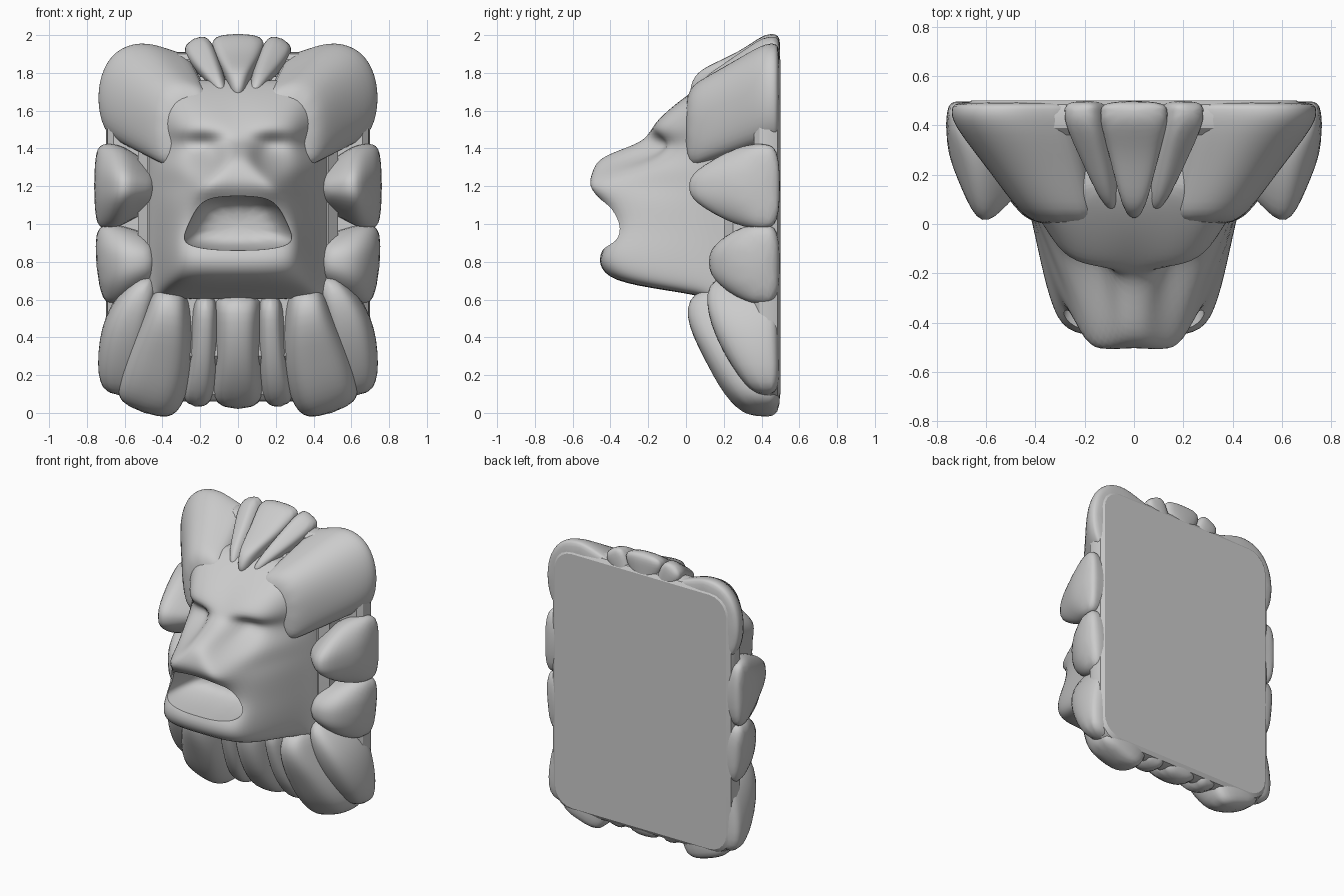
import bpy, bmesh, math
from mathutils import Vector

if "Cube" in bpy.data.objects:
    bpy.data.objects.remove(bpy.data.objects["Cube"])


def loft(name, rings, levels=2, mirror=False):
    """Closed skin through equal-length rings, capped and subdivided."""
    bm = bmesh.new()
    rows = [[bm.verts.new(p) for p in ring] for ring in rings]
    n = len(rows[0])
    for a, b in zip(rows, rows[1:]):
        for i in range(n):
            j = (i + 1) % n
            bm.faces.new((a[i], a[j], b[j], b[i]))
    bm.faces.new(rows[0])
    bm.faces.new(rows[-1])
    bmesh.ops.recalc_face_normals(bm, faces=bm.faces)
    for f in bm.faces:
        f.smooth = True
    me = bpy.data.meshes.new(name)
    bm.to_mesh(me)
    bm.free()
    ob = bpy.data.objects.new(name, me)
    bpy.context.collection.objects.link(ob)
    if levels:
        sub = ob.modifiers.new("smooth", 'SUBSURF')
        sub.levels = sub.render_levels = levels
    if mirror:
        m = ob.modifiers.new("mirror", 'MIRROR')
        m.use_mirror_merge = False
    return ob


def lock(name, stations, mirror=True, front=.72, side=.4):
    """Mane lock: stations are (x, z, half width, front y); body runs back to the wall."""
    half = [(-.9, 1.0), (-1.05, .8), (-1.05, side), (-front, 0)]
    section = half + [(0, -.03)] + [(-s, d) for s, d in reversed(half)]
    rings = []
    last = len(stations) - 1
    for i, (x, z, w, yf) in enumerate(stations):
        a, b = stations[max(i - 1, 0)], stations[min(i + 1, last)]
        t = Vector((b[0] - a[0], b[1] - a[1])).normalized()
        rings.append([(x + t.y * w * s, yf + (0.5 - yf) * d, z - t.x * w * s)
                      for s, d in section])
    return loft(name, rings, 2, mirror)


def plate(name, hx, z0, z1, r, depths):
    """Upright board with rounded corners; depths are (y, inset) pairs."""
    cz = (z0 + z1) / 2
    rings = []
    for y, inset in depths:
        ring = []
        for q in range(4):
            for k in range(6):
                a = math.radians(90 * q + 18 * k)
                sx = 1 if q in (0, 3) else -1
                sz = 1 if q in (0, 1) else -1
                ring.append((sx * (hx - r) + (r - inset) * math.cos(a), y,
                             cz + sz * ((z1 - z0) / 2 - r) + (r - inset) * math.sin(a)))
        rings.append(ring)
    ob = loft(name, rings, 0)
    bpy.ops.object.select_all(action='DESELECT')
    bpy.context.view_layer.objects.active = ob
    ob.select_set(True)
    bpy.ops.object.shade_smooth_by_angle()
    return ob


# Flat back and the core behind the face
plate("back_plate", .70, .06, 1.91, .17, [(.36, .04), (.39, .01), (.44, 0), (.485, .015), (.50, .04)])
plate("mane_core", .53, .25, 1.78, .15, [(.20, .05), (.25, 0), (.46, 0)])

# Face: height, then four (x, y) points from the centre line to the cheek edge
FACE = [
    (1.77, 0, .14, .08, .14, .20, .14, .30, .15),
    (1.68, 0, .00, .08, .00, .19, .00, .30, .01),
    (1.57, 0, -.12, .08, -.13, .18, -.14, .29, -.10),
    (1.49, 0, -.19, .07, -.20, .18, -.20, .29, -.15),
    (1.43, 0, -.24, .06, -.20, .16, -.05, .27, -.10),
    (1.36, 0, -.46, .06, -.44, .12, -.14, .27, -.15),
    (1.29, 0, -.49, .10, -.50, .15, -.39, .28, -.24),
    (1.20, 0, -.51, .13, -.53, .20, -.54, .26, -.31),
    (1.12, 0, -.43, .12, -.44, .21, -.42, .30, -.31),
    (0.97, 0, -.35, .12, -.35, .28, -.35, .33, -.26),
    (0.86, 0, -.46, .14, -.46, .28, -.45, .335, -.33),
    (0.76, 0, -.46, .14, -.46, .28, -.44, .345, -.32),
    (0.685, 0, -.36, .14, -.36, .28, -.33, .35, -.22),
    (0.635, 0, .00, .14, .00, .28, .00, .36, .02),
    (0.60, 0, .15, .14, .15, .28, .15, .36, .15),
]
rings = []
for z, *c in FACE:
    half = [(c[i], c[i + 1]) for i in range(0, 8, 2)]
    ex, ey = half[-1]
    bx = .44 if z < 1.5 else .47
    half += [((ex + bx) / 2, (ey + .13) / 2), (bx, .13), (bx + .05, .23), (bx + .05, .38)]
    ring = half + [(-x, y) for x, y in reversed(half[1:])]
    rings.append([(x, y, z) for x, y in ring])
face = loft("lion_face", rings)

# Open mouth: a tapering hollow cut into the muzzle
MOUTH = [(0, 1.15), (.13, 1.145), (.21, 1.11), (.265, 1.01), (.305, .92),
         (.26, .88), (.12, .86), (0, .86)]
outline = MOUTH + [(-x, z) for x, z in reversed(MOUTH[1:-1])]
cutter = loft("mouth_cutter", [[(x * s, y, 1 + (z - 1) * s) for x, z in outline]
              for y, s in ((-.8, 1), (-.6, 1), (-.36, 1), (-.22, .9), (-.10, .65))])
cutter.hide_render = True
cut = face.modifiers.new("mouth", 'BOOLEAN')
cut.operation, cut.object, cut.solver = 'DIFFERENCE', cutter, 'EXACT'
bpy.ops.object.select_all(action='DESELECT')
bpy.context.view_layer.objects.active = face
face.select_set(True)
for m in list(face.modifiers):
    bpy.ops.object.modifier_apply(modifier=m.name)
bpy.ops.object.shade_smooth_by_angle(angle=math.radians(40))
bpy.data.objects.remove(cutter)

# Upper mane masses: one outline at the brow swelling to a larger one at the wall
BROW = [(.12, 1.66), (.20, 1.71), (.30, 1.72), (.38, 1.68), (.42, 1.58), (.42, 1.46),
        (.41, 1.34), (.34, 1.26), (.12, 1.36)]
WALL = [(.20, 1.88), (.33, 1.91), (.48, 1.97), (.63, 1.94), (.72, 1.83), (.75, 1.67),
        (.72, 1.50), (.62, 1.40), (.20, 1.38)]
loft("upper_mane", [[(a[0] + (b[0] - a[0]) * t, y, a[1] + (b[1] - a[1]) * t)
                     for a, b in zip(BROW, WALL)]
                    for y, t in ((-.01, -.05), (.08, .22), (.24, .58), (.41, 1), (.47, 1.0), (.50, .95))],
     2, True)

# Thin mane locks above the forehead
lock("top_centre_lock", [(0, 1.63, .03, .01), (0, 1.77, .07, .04), (0, 1.83, .09, .10),
                         (0, 1.91, .13, .29), (0, 2.012, .14, .42)], False)
lock("top_thin_lock", [(.06, 1.64, .03, .04), (.11, 1.76, .05, .07),
                       (.18, 1.87, .075, .26), (.24, 1.985, .075, .42)])

# Locks beside the cheeks
lock("upper_side_lock", [(.42, 1.18, .10, .18), (.51, 1.19, .14, .09), (.62, 1.20, .21, -.02),
                         (.70, 1.20, .22, .15), (.765, 1.20, .20, .31)], front=.4, side=.5)
lock("lower_side_lock", [(.42, .81, .12, .16), (.52, .80, .16, .12),
                         (.65, .79, .21, .14), (.755, .78, .20, .33)], front=.5)

# Beard and lower mane
lock("lower_outer_lock", [(.45, .74, .05, .12), (.57, .53, .13, .11),
                          (.61, .30, .135, .21), (.62, .08, .11, .36)])
lock("lower_wide_lock", [(.36, .68, .09, .06), (.37, .52, .125, -.01), (.41, .30, .18, .10),
                         (.46, .11, .18, .20), (.50, -.005, .14, .32)])
lock("beard_thin_lock", [(.17, .64, .07, .07), (.175, .45, .075, .10),
                         (.19, .20, .08, .19), (.23, .025, .08, .34)])
lock("beard_centre_lock", [(0, .64, .14, .07), (0, .50, .125, .04),
                           (0, .22, .12, .14), (0, .01, .14, .35)], False)
